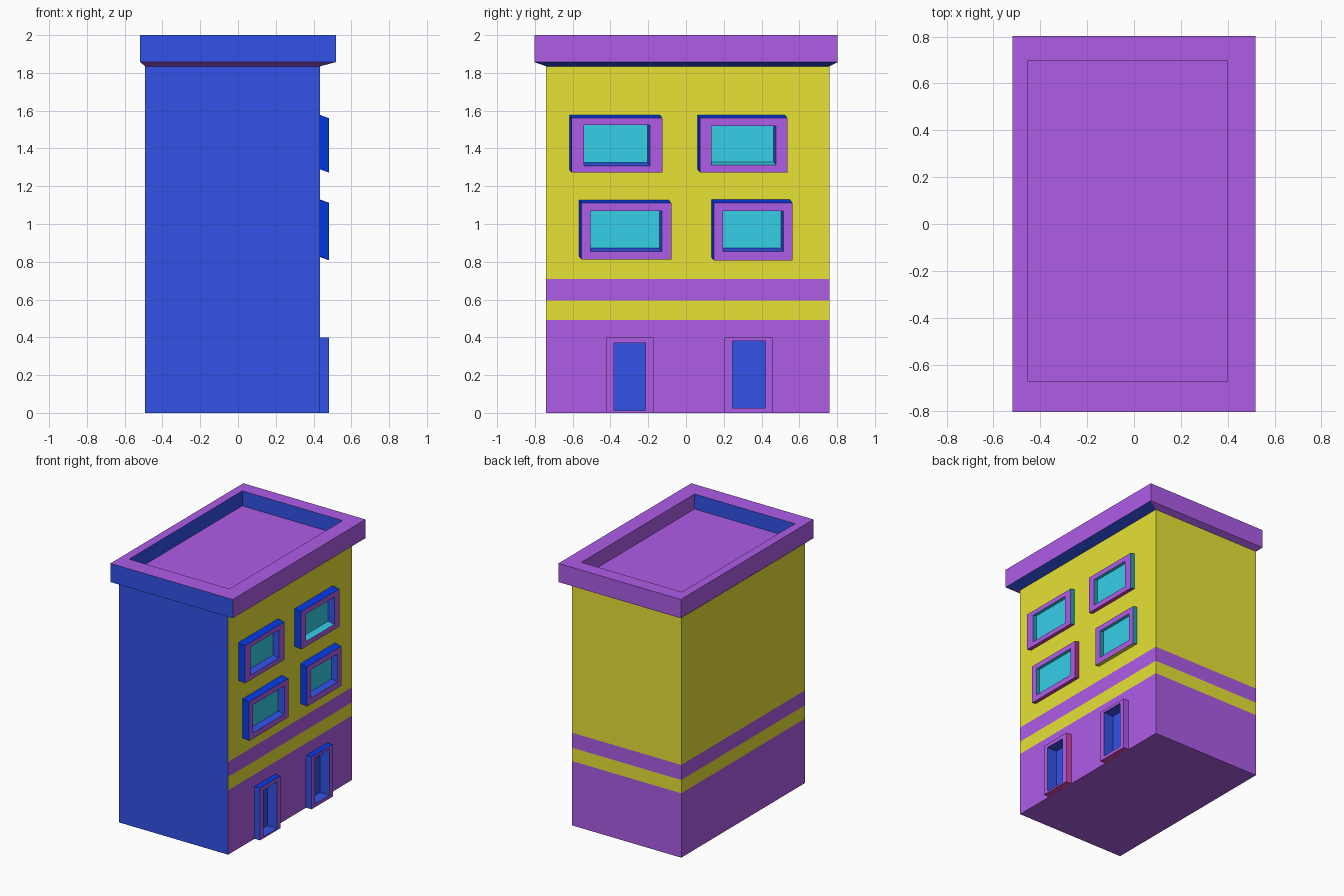
import bpy, bmesh

if "Cube" in bpy.data.objects:
    bpy.data.objects.remove(bpy.data.objects["Cube"])

# Flat colours
COLOURS = [("purple", (0.43, 0.110, 0.82)), ("yellow", (0.81, 0.77, 0.037)),
           ("blue", (0.032, 0.088, 0.82)), ("cyan", (0.037, 0.65, 0.84)),
           ("bright_blue", (0.002, 0.048, 0.90)), ("magenta", (0.68, 0.06, 0.42))]
P, Y, B, C, BB, M = range(6)
MATS = []
for name, rgb in COLOURS:
    m = bpy.data.materials.new(name)
    m.diffuse_color = (*rgb, 1)
    m.use_nodes = True
    m.node_tree.nodes["Principled BSDF"].inputs["Base Color"].default_value = m.diffuse_color
    MATS.append(m)


def loft(name, rings, colours, start=None, end=None):
    """Skin four-point rings; colours gives four side colours per segment."""
    bm = bmesh.new()
    loops = [[bm.verts.new(p) for p in r] for r in rings]
    for a, b, cols in zip(loops, loops[1:], colours):
        for i in range(4):
            j = (i + 1) % 4
            bm.faces.new((a[i], a[j], b[j], b[i])).material_index = cols[i]
    if start is not None:
        bm.faces.new(loops[0][::-1]).material_index = start
    if end is not None:
        bm.faces.new(loops[-1]).material_index = end
    me = bpy.data.meshes.new(name)
    bm.to_mesh(me)
    bm.free()
    for m in MATS:
        me.materials.append(m)
    ob = bpy.data.objects.new(name, me)
    bpy.context.collection.objects.link(ob)
    return ob


def flat(x0, x1, y0, y1, z):
    return [(x0, y0, z), (x1, y0, z), (x1, y1, z), (x0, y1, z)]


def upright(x, r, dy=0, dz=0):
    y0, y1, z0, z1 = r
    return [(x, y + dy, z + dz) for y, z in ((y0, z0), (y1, z0), (y1, z1), (y0, z1))]


# Building walls: blue front, colour bands on the other sides
body = (-0.492, 0.435, -0.74, 0.76)
levels = (0, 0.493, 0.595, 0.71, 1.835)
walls = loft("walls", [flat(*body, z) for z in levels],
             [(B, c, c, c) for c in (P, Y, P, Y)], P, P)

# Cornice with sloped underside and sunken roof (sides: front, right, back, left)
outer = (-0.518, 0.518, -0.803, 0.803)
inner = (-0.452, 0.398, -0.672, 0.697)
loft("cornice_and_roof",
     [flat(*body, 1.835), flat(*outer, 1.857), flat(*outer, 2.0),
      flat(*inner, 2.0), flat(*inner, 1.885)],
     [(P, B, P, P), (B, P, P, P), (P,) * 4, (B, P, B, B)], P, P)

# Windows: slightly skewed frames with recessed panes
# (outer y0 y1 z0 z1, opening y0 y1 z0 z1, right side, sill and underside colours)
WALL, FRONT = 0.435, 0.482
windows = [((-0.605, -0.125, 1.272, 1.56), (-0.54, -0.19, 1.308, 1.525), C, B, M),
           ((0.075, 0.537, 1.272, 1.56), (0.135, 0.477, 1.312, 1.52), C, C, M),
           ((-0.553, -0.078, 0.812, 1.11), (-0.505, -0.128, 0.855, 1.07), M, B, M),
           ((0.147, 0.563, 0.808, 1.112), (0.197, 0.517, 0.855, 1.07), C, B, Y)]
for n, (out, opening, side, sill, under) in enumerate(windows, 1):
    sh = (-0.013, 0.017)
    loft(f"window_{n}",
         [upright(WALL, out, *sh), upright(FRONT, out),
          upright(FRONT, opening), upright(WALL + 0.004, opening, *sh)],
         [(under, side, BB, BB), (P,) * 4, (sill, B, C, C)], end=C)

# Doors: straight frames with deep recesses cut into the wall
doors = [((-0.42, -0.172, 0, 0.40), (-0.38, -0.215, 0.013, 0.37), M),
         ((0.203, 0.46, 0, 0.40), (0.245, 0.42, 0.025, 0.38), P)]
for n, (out, opening, side) in enumerate(doors, 1):
    loft(f"door_{n}",
         [upright(WALL, out), upright(FRONT, out),
          upright(FRONT, opening), upright(0.40, opening)],
         [(M, side, BB, B), (P,) * 4, (B,) * 4], end=B)
    y0, y1, z0, z1 = opening
    hole = (y0 - 0.005, y1 + 0.005, z0 - 0.005, z1 + 0.005)
    cutter = loft(f"door_cutter_{n}", [upright(0.39, hole), upright(0.6, hole)],
                  [(B,) * 4], B, B)
    cutter.hide_render = True
    cutter.display_type = 'WIRE'
    mod = walls.modifiers.new(f"door_hole_{n}", 'BOOLEAN')
    mod.object = cutter
    mod.operation = 'DIFFERENCE'
    mod.solver = 'EXACT'
